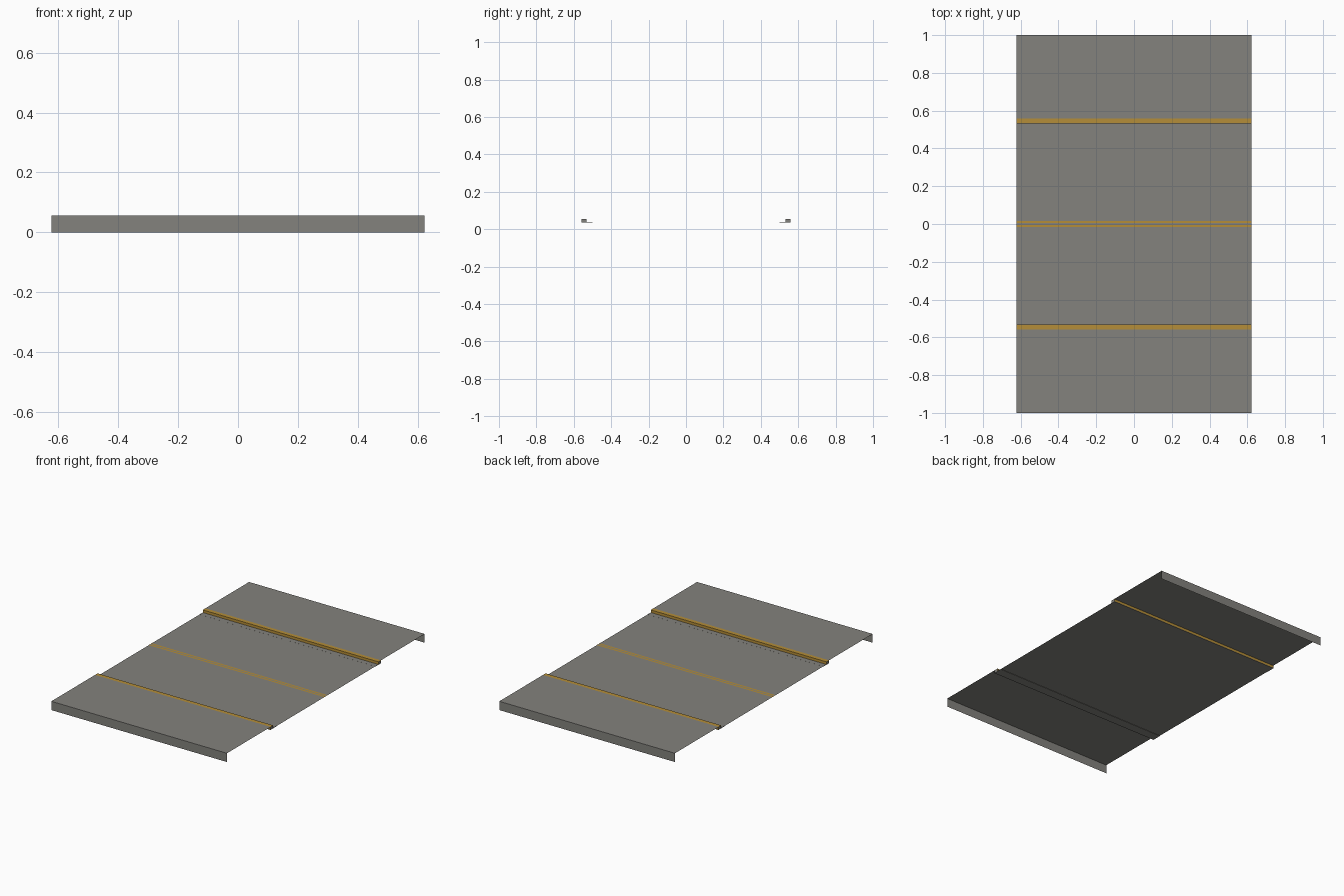
import bpy, bmesh

if "Cube" in bpy.data.objects:
    bpy.data.objects.remove(bpy.data.objects["Cube"])

W = 0.622       # half length of the tile along x
TOP = 0.056     # pavement level
ROAD = 0.039    # carriageway level


def material(name, rgb):
    m = bpy.data.materials.new(name)
    m.diffuse_color = (*rgb, 1)
    m.use_nodes = True
    m.node_tree.nodes["Principled BSDF"].inputs["Base Color"].default_value = m.diffuse_color
    return m


grey = material("concrete grey", (0.228, 0.223, 0.205))
yellow = material("paint yellow", (0.46, 0.27, 0.04))


def finish(name, bm, *mats):
    me = bpy.data.meshes.new(name)
    bm.to_mesh(me)
    bm.free()
    for m in mats:
        me.materials.append(m)
    ob = bpy.data.objects.new(name, me)
    bpy.context.collection.objects.link(ob)
    return ob


def sheet(name, profile, mat):
    """Sweep an open (y, z) profile along x as a thin sheet."""
    bm = bmesh.new()
    rows = [[bm.verts.new((x, y, z)) for x in (-W, W)] for y, z in profile]
    for a, b in zip(rows, rows[1:]):
        bm.faces.new((a[0], a[1], b[1], b[0]))
    return finish(name, bm, mat)


def bar(name, y0, y1, z0, z1, *mats):
    """Box running the full length of the tile."""
    bm = bmesh.new()
    bmesh.ops.create_cube(bm, size=1)
    for v in bm.verts:
        v.co = (v.co.x * 2 * W, (y0 + y1) / 2 + v.co.y * (y1 - y0),
                (z0 + z1) / 2 + v.co.z * (z1 - z0))
    # painted on top and long sides, bare ends and underside
    if len(mats) > 1:
        bm.normal_update()
        for f in bm.faces:
            f.material_index = int(abs(f.normal.x) < 0.5 and f.normal.z > -0.5)
    return finish(name, bm, *mats)


# carriageway
sheet("road", [(-0.532, ROAD), (0.532, ROAD)], grey)

# double centre line
for i, s in enumerate((-1, 1)):
    y = sorted((s * 0.004, s * 0.016))
    sheet(f"centre_line_{i}", [(v, ROAD + 0.001) for v in y], yellow)

# pavement with outer skirt, kerb and gutter on both sides
for side, s in (("front", -1), ("back", 1)):
    prof = [(0.558, TOP), (1.0, TOP), (1.0, 0.0)]
    if s < 0:
        prof = [(-y, z) for y, z in reversed(prof)]
    sheet(f"{side}_pavement", prof, grey)
    bar(f"{side}_kerb", *sorted((s * 0.532, s * 0.558)), ROAD, TOP, grey, yellow)
    bar(f"{side}_gutter", *sorted((s * 0.5, s * 0.56)), ROAD - 0.002, ROAD + 0.0003, grey)
